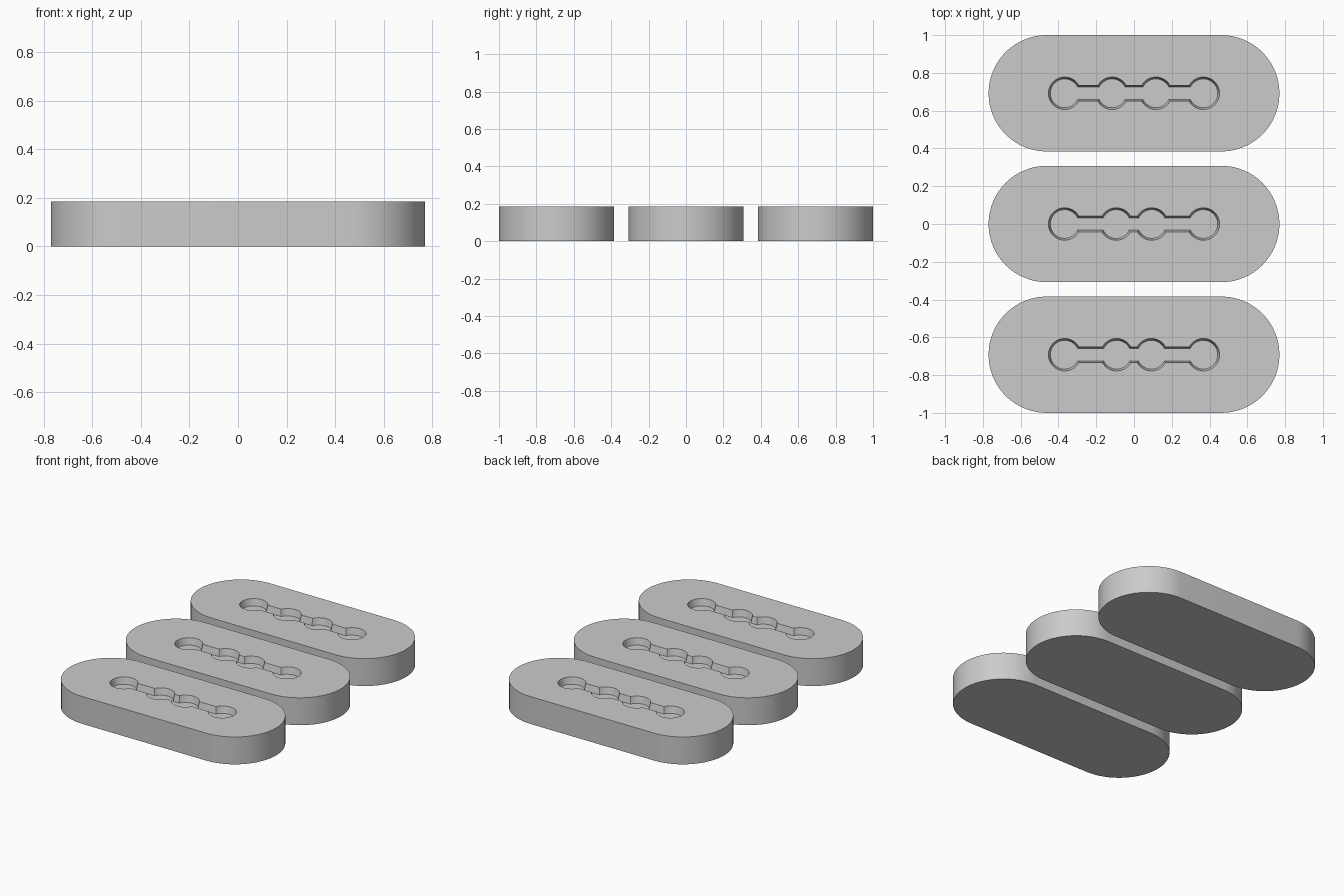
import bpy, bmesh, math

cube = bpy.data.objects.get("Cube")
if cube:
    bpy.data.objects.remove(cube, do_unlink=True)

grey = bpy.data.materials.new("plain_grey")
grey.use_nodes = True
colour = (0.6, 0.6, 0.6, 1)
grey.diffuse_color = colour
grey.node_tree.nodes["Principled BSDF"].inputs["Base Color"].default_value = colour

HEIGHT, DEPTH, DRAFT = 0.185, 0.045, 0.01
END_X, END_R = 0.462, 0.308
HOLE_X, HOLE_R, SLOT = 0.367, 0.086, 0.042


def stadium():
    """Outline of the pill-shaped plate."""
    points = []
    for side in (1, -1):
        for i in range(33):
            a = math.pi * (i / 32 - 0.5)
            points.append((side * (END_X + END_R * math.cos(a)), side * END_R * math.sin(a)))
    return points


def keyhole(inner_x, inset):
    """Four round holes joined by a narrow slot."""
    r, w = HOLE_R - inset, SLOT - inset
    cut = math.asin(w / r)
    upper = []
    for cx in (HOLE_X, inner_x, -inner_x, -HOLE_X):
        start = 0 if cx == HOLE_X else cut
        end = math.pi if cx == -HOLE_X else math.pi - cut
        for i in range(25):
            a = start + (end - start) * i / 24
            upper.append((cx + r * math.cos(a), r * math.sin(a)))
    return upper + [(x, -y) for x, y in reversed(upper[1:-1])]


def plate(name, y, inner_x):
    bm = bmesh.new()

    def ring(points, z):
        return [bm.verts.new((px, py, z)) for px, py in points]

    def wall(a, b):
        for i in range(len(a)):
            j = (i + 1) % len(a)
            bm.faces.new((a[i], a[j], b[j], b[i])).smooth = True

    bottom, top = ring(stadium(), 0), ring(stadium(), HEIGHT)
    rim = ring(keyhole(inner_x, 0), HEIGHT)
    floor = ring(keyhole(inner_x, DRAFT), HEIGHT - DEPTH)
    wall(bottom, top)
    wall(rim, floor)
    bm.faces.new(bottom)
    bm.faces.new(floor)
    # Top surface around the recess
    edges = [bm.edges.get((loop[i - 1], loop[i])) for loop in (top, rim) for i in range(len(loop))]
    bmesh.ops.triangle_fill(bm, edges=edges, use_beauty=True, normal=(0, 0, 1))
    bmesh.ops.recalc_face_normals(bm, faces=bm.faces)
    mesh = bpy.data.meshes.new(name)
    bm.to_mesh(mesh)
    bm.free()
    mesh.materials.append(grey)
    obj = bpy.data.objects.new(name, mesh)
    obj.location.y = y
    bpy.context.collection.objects.link(obj)
    bpy.ops.object.select_all(action="DESELECT")
    obj.select_set(True)
    bpy.context.view_layer.objects.active = obj
    bpy.ops.object.shade_smooth_by_angle(angle=math.radians(25))


plate("front_plate", -0.692, 0.092)
plate("middle_plate", 0, 0.094)
plate("back_plate", 0.692, 0.116)
